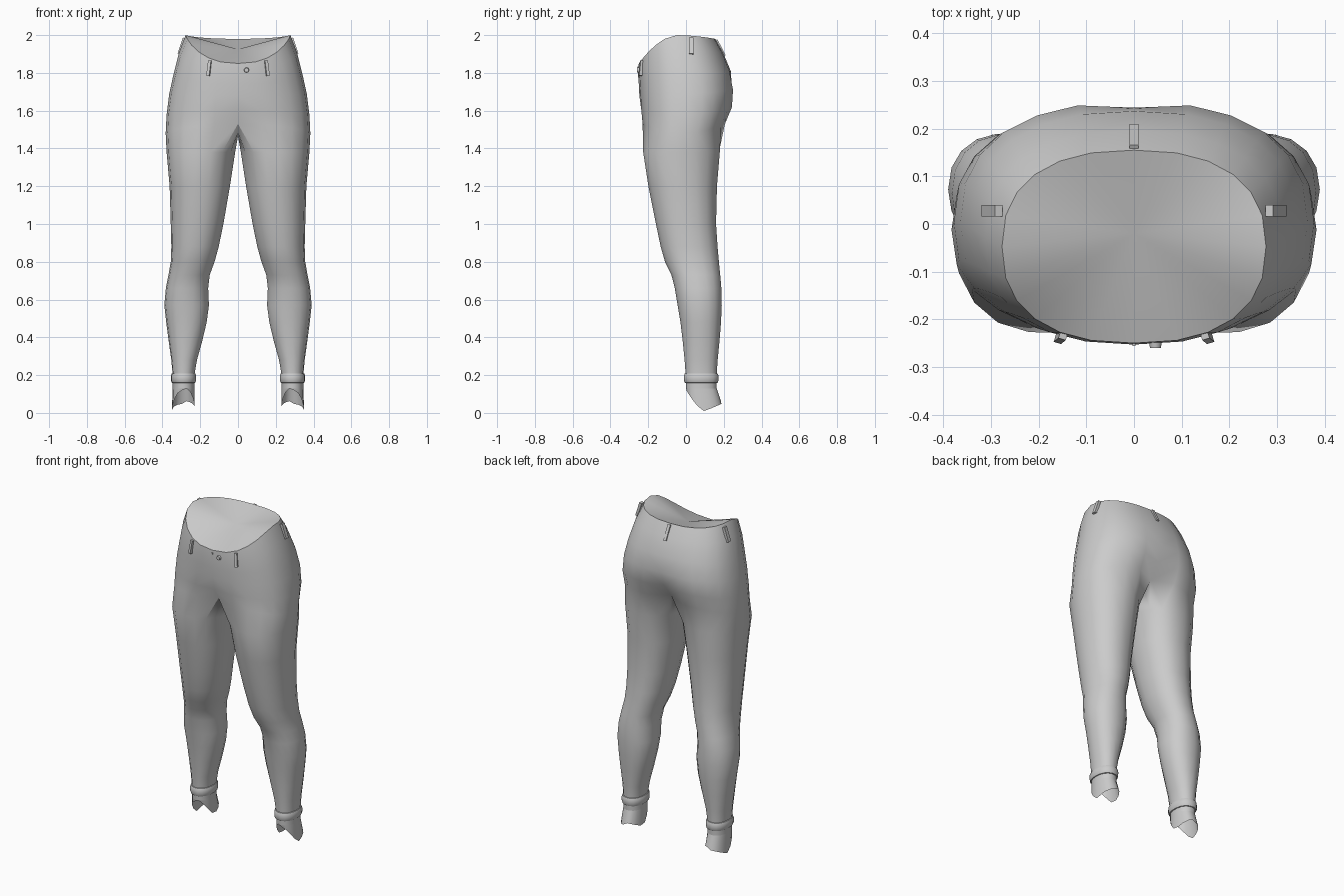
import bpy, bmesh, math
from mathutils import Vector

if "Cube" in bpy.data.objects:
    bpy.data.objects.remove(bpy.data.objects["Cube"])

M, K = 12, 4   # outer points per half ring, inner-thigh points per leg


def spow(v, e):
    return math.copysign(abs(v) ** (2 / e), v)


def finish(name, bm, mirror=True):
    bmesh.ops.recalc_face_normals(bm, faces=bm.faces)
    me = bpy.data.meshes.new(name)
    bm.to_mesh(me)
    bm.free()
    ob = bpy.data.objects.new(name, me)
    bpy.context.collection.objects.link(ob)
    if mirror:
        mod = ob.modifiers.new("mirror", 'MIRROR')
        mod.use_clip = True
        mod.merge_threshold = 0.002
    bpy.ops.object.select_all(action='DESELECT')
    ob.select_set(True)
    bpy.context.view_layer.objects.active = ob
    bpy.ops.object.shade_smooth_by_angle(angle=math.radians(40))
    return ob


def half_ring(rx, yf, yb, zf, zs, zb, e=2.4):
    pts = []
    for j in range(M + 1):
        a = math.radians(-90 + 180 * j / M)
        c, s = math.cos(a), math.sin(a)
        if j in (0, M):
            c = 0
        y = (yf + yb) / 2 + (yb - yf) / 2 * spow(s, e)
        z = zs + ((zf if s < 0 else zb) - zs) * abs(s) ** 1.5
        pts.append(Vector((rx * spow(c, e), y, z)))
    return pts


def leg_angle(j):
    if j <= M:
        return math.radians(-125 + 250 * j / M)
    return math.radians(125 + 110 * (j - M) / (K + 1))


def leg_ring(z, xi, xo, yf, yb, e=2.2):
    pts = []
    for j in range(M + K + 1):
        a = leg_angle(j)
        pts.append(Vector(((xi + xo) / 2 + (xo - xi) / 2 * spow(math.cos(a), e),
                           (yf + yb) / 2 + (yb - yf) / 2 * spow(math.sin(a), e), z)))
    return pts


def bridge(bm, a, b, closed):
    n = min(len(a), len(b))
    for j in range(n if closed else n - 1):
        k = (j + 1) % n
        bm.faces.new((a[j], a[k], b[k], b[j]))


def loft(bm, rings):
    vs = [[bm.verts.new(p) for p in r] for r in rings]
    for a, b in zip(vs, vs[1:]):
        bridge(bm, a, b, len(a) == M + K + 1)
    return vs


# Trousers: hips, crotch saddle and legs in one skin
hips = [half_ring(*r) for r in (
    (.277, -.250, .155, 1.85, 2.00, 1.98),
    (.312, -.253, .195, 1.80, 1.91, 1.91),
    (.342, -.250, .237, 1.74, 1.79, 1.81),
    (.364, -.247, .256, 1.68, 1.69, 1.71),
    (.378, -.243, .250, 1.60, 1.58, 1.62))]
hips[3][M].y -= .012
hips[4][M].y -= .035
hips[4][0].y += .012
crotch = half_ring(.383, -.236, .212, 1.53, 1.48, 1.53)
crotch[0].y, crotch[M].y = -.19, .145
crotch += [Vector((0, y, z)) for y, z in
           ((.09, 1.485), (.03, 1.465), (-.05, 1.465), (-.12, 1.485))]
legs = [leg_ring(*r) for r in (
    (1.38, .012, .378, -.228, .180),
    (1.20, .040, .362, -.200, .165),
    (1.00, .075, .356, -.160, .160),
    (.88, .100, .353, -.135, .168),
    (.80, .122, .356, -.112, .175),
    (.73, .148, .368, -.078, .182),
    (.66, .156, .382, -.060, .188),
    (.57, .152, .390, -.045, .190),
    (.48, .164, .380, -.030, .186),
    (.38, .188, .367, -.018, .178),
    (.28, .216, .353, -.008, .168),
    (.20, .230, .346, -.002, .163),
    (.13, .230, .346, .000, .163))]
bm = bmesh.new()
loft(bm, hips + [crotch] + legs)
finish("trousers", bm)

# Shallow cap closing the waist opening
bm = bmesh.new()
rim = [bm.verts.new(p) for p in hips[0]]
mid = bm.verts.new((0, -.02, 1.925))
for a, b in zip(rim, rim[1:]):
    bm.faces.new((a, b, mid))
finish("waist_cap", bm)

# Ragged open ankle ends
top = leg_ring(.13, .230, .346, .000, .163)
end = leg_ring(0, .228, .350, .002, .188)
for j, p in enumerate(end):
    s = math.sin(leg_angle(j))
    p.z = .01 + .11 * abs(s) ** 1.3 if s < 0 else .01 + .038 * s
    if p.x < .28:
        p.z += .015
bm = bmesh.new()
loft(bm, [top, end])
finish("ankle_ends", bm)

# Rolled cuff rings
bm = bmesh.new()
loft(bm, [leg_ring(z, .230 - d, .346 + d, -.002 - d, .163 + d) for d, z in
          ((-.003, .158), (.005, .160), (.009, .170), (.010, .184),
           (.009, .198), (.005, .208), (-.003, .210))])
finish("cuffs", bm)


# Belt loops, fly stitch and button
def strap(name, top, bottom, out, width, thick, mirror=False):
    top, bottom, out = Vector(top), Vector(bottom), Vector(out).normalized()
    side = (top - bottom).cross(out).normalized() * width / 2
    bm = bmesh.new()
    ends = [[bm.verts.new(p + side * u + out * thick / 2 * v)
             for u, v in ((-1, -1), (1, -1), (1, 1), (-1, 1))] for p in (top, bottom)]
    bridge(bm, ends[0], ends[1], True)
    for e in ends:
        bm.faces.new(e)
    finish(name, bm, mirror)


strap("front_belt_loops", (.148, -.232, 1.865), (.158, -.240, 1.785), (.3, -1, 0), .016, .02, True)
strap("side_belt_loops", (.284, .028, 1.985), (.312, .028, 1.90), (1, 0, .3), .024, .016, True)
strap("back_belt_loop", (0, .160, 1.975), (0, .204, 1.89), (0, 1, .5), .018, .014)
strap("fly_stitch", (0, -.252, 1.835), (0, -.251, 1.775), (0, -1, 0), .006, .008)

bm = bmesh.new()
bmesh.ops.create_cone(bm, cap_ends=True, segments=10, radius1=.014, radius2=.012, depth=.012)
button = finish("button", bm, False)
button.rotation_euler = (math.radians(90), 0, 0)
button.location = (.045, -.254, 1.815)
